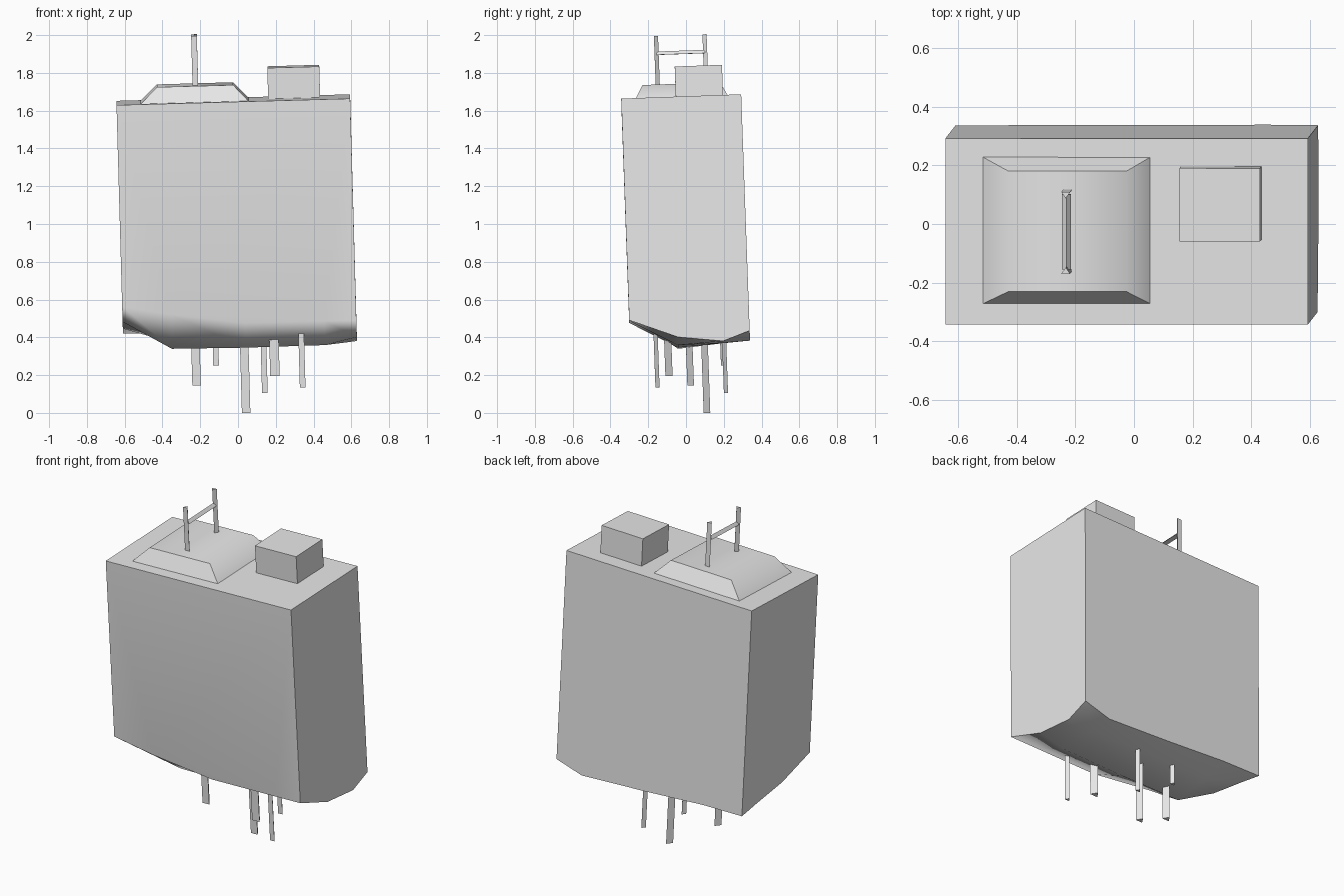
import bpy
import bmesh
from math import radians
from mathutils import Matrix

# Remove the default object
cube = bpy.data.objects.get("Cube")
if cube:
    bpy.data.objects.remove(cube, do_unlink=True)

# Single material
grey = bpy.data.materials.new("light_grey")
grey.use_nodes = True
grey.diffuse_color = (0.8, 0.8, 0.8, 1)
grey.node_tree.nodes["Principled BSDF"].inputs["Base Color"].default_value = (0.8, 0.8, 0.8, 1)

# The whole model leans slightly to one side and to the front
LEAN_X, LEAN_Y = 0.028, 0.036
LEAN = Matrix(((1, 0, -LEAN_X, 0),
               (0, 1, -LEAN_Y, 0),
               (LEAN_X, LEAN_Y, 1, 0),
               (0, 0, 0, 1)))


def add_object(name, bm):
    bmesh.ops.recalc_face_normals(bm, faces=bm.faces)
    mesh = bpy.data.meshes.new(name)
    bm.to_mesh(mesh)
    bm.free()
    mesh.materials.append(grey)
    obj = bpy.data.objects.new(name, mesh)
    bpy.context.collection.objects.link(obj)
    obj.matrix_world = LEAN
    return obj


def loft(name, start, end):
    """Closed solid between two loops of equal length."""
    bm = bmesh.new()
    a = [bm.verts.new(p) for p in start]
    b = [bm.verts.new(p) for p in end]
    bm.faces.new(a)
    bm.faces.new(b)
    for i in range(len(a)):
        j = (i + 1) % len(a)
        bm.faces.new((a[i], a[j], b[j], b[i]))
    return add_object(name, bm)


def rectangle(x0, x1, y0, y1, z):
    return [(x0, y0, z), (x1, y0, z), (x1, y1, z), (x0, y1, z)]


def triangle_post(name, x, y, width, depth, z0, z1):
    """Upright triangular rod, apex towards +y for positive depth."""
    shape = [(x - width / 2, y - depth / 2), (x + width / 2, y - depth / 2), (x, y + depth / 2)]
    return loft(name, [(u, v, z0) for u, v in shape], [(u, v, z1) for u, v in shape])


# Main body: straight walls, uneven rounded underside
TOP = 1.656
columns = [-0.597, -0.34, 0.05, 0.47, 0.64]
rows = [-0.283, -0.03, 0.21, 0.352]
heights = [[0.59, 0.54, 0.485, 0.484, 0.483],
           [0.50, 0.35, 0.345, 0.347, 0.385],
           [0.455, 0.375, 0.36, 0.35, 0.355],
           [0.425, 0.417, 0.385, 0.357, 0.405]]
bm = bmesh.new()
grid = [[bm.verts.new((x, y, z)) for x, z in zip(columns, line)]
        for y, line in zip(rows, heights)]
for r in range(len(rows) - 1):
    for c in range(len(columns) - 1):
        bm.faces.new((grid[r][c], grid[r][c + 1], grid[r + 1][c + 1], grid[r + 1][c]))
top = [bm.verts.new(p) for p in rectangle(columns[0], columns[-1], rows[0], rows[-1], TOP)]
bm.faces.new(top)
bm.faces.new(grid[0] + [top[1], top[0]])
bm.faces.new(grid[-1] + [top[2], top[3]])
bm.faces.new([row[0] for row in grid] + [top[3], top[0]])
bm.faces.new([row[-1] for row in grid] + [top[2], top[1]])
bmesh.ops.recalc_face_normals(bm, faces=bm.faces)
for face in bm.faces:
    face.smooth = True
# Only the lower front edge blends into the underside
for edge in bm.edges:
    lower_front = all(v.co.y < rows[0] + 0.01 and v.co.z < 1 for v in edge.verts)
    edge.smooth = lower_front or edge.calc_face_angle(0) < radians(45)
body = add_object("main_body", bm)
weighted = body.modifiers.new("weighted_normals", 'WEIGHTED_NORMAL')
weighted.keep_sharp = True

# Raised hatch on the top, rounded across its width
hatch = loft("raised_hatch", rectangle(-0.474, 0.106, -0.215, 0.29, TOP - 0.005),
             rectangle(-0.38, 0.023, -0.168, 0.243, 1.741))
bpy.ops.object.select_all(action='DESELECT')
hatch.select_set(True)
bpy.context.view_layer.objects.active = hatch
bpy.ops.object.shade_smooth_by_angle(angle=radians(50))

# Square box beside the hatch
loft("top_box", rectangle(0.206, 0.481, 0.006, 0.256, TOP - 0.02),
     rectangle(0.206, 0.481, 0.006, 0.256, 1.82))

# Handle: two posts and a ridged crossbar
HANDLE_X = -0.177
triangle_post("handle_front_post", HANDLE_X, -0.087, 0.03, 0.022, 1.7, 2.003)
triangle_post("handle_back_post", HANDLE_X, 0.17, 0.03, -0.022, 1.7, 2.003)
bar = [(HANDLE_X - 0.015, 1.903), (HANDLE_X + 0.015, 1.903), (HANDLE_X, 1.921)]
loft("handle_crossbar", [(x, -0.087, z) for x, z in bar], [(x, 0.17, z) for x, z in bar])

# Hanging rods: x, y, width, depth, bottom
rods = [(-0.215, 0.03, 0.045, 0.035, 0.15),
        (-0.109, 0.205, 0.03, 0.022, 0.246),
        (0.043, 0.111, 0.045, 0.035, -0.005),
        (0.145, 0.215, 0.03, 0.022, 0.094),
        (0.201, -0.083, 0.05, 0.038, 0.193),
        (0.346, -0.146, 0.03, 0.022, 0.131)]
for number, (x, y, width, depth, bottom) in enumerate(rods, 1):
    triangle_post(f"hanging_rod_{number}", x, y, width, depth, bottom, 0.5)
